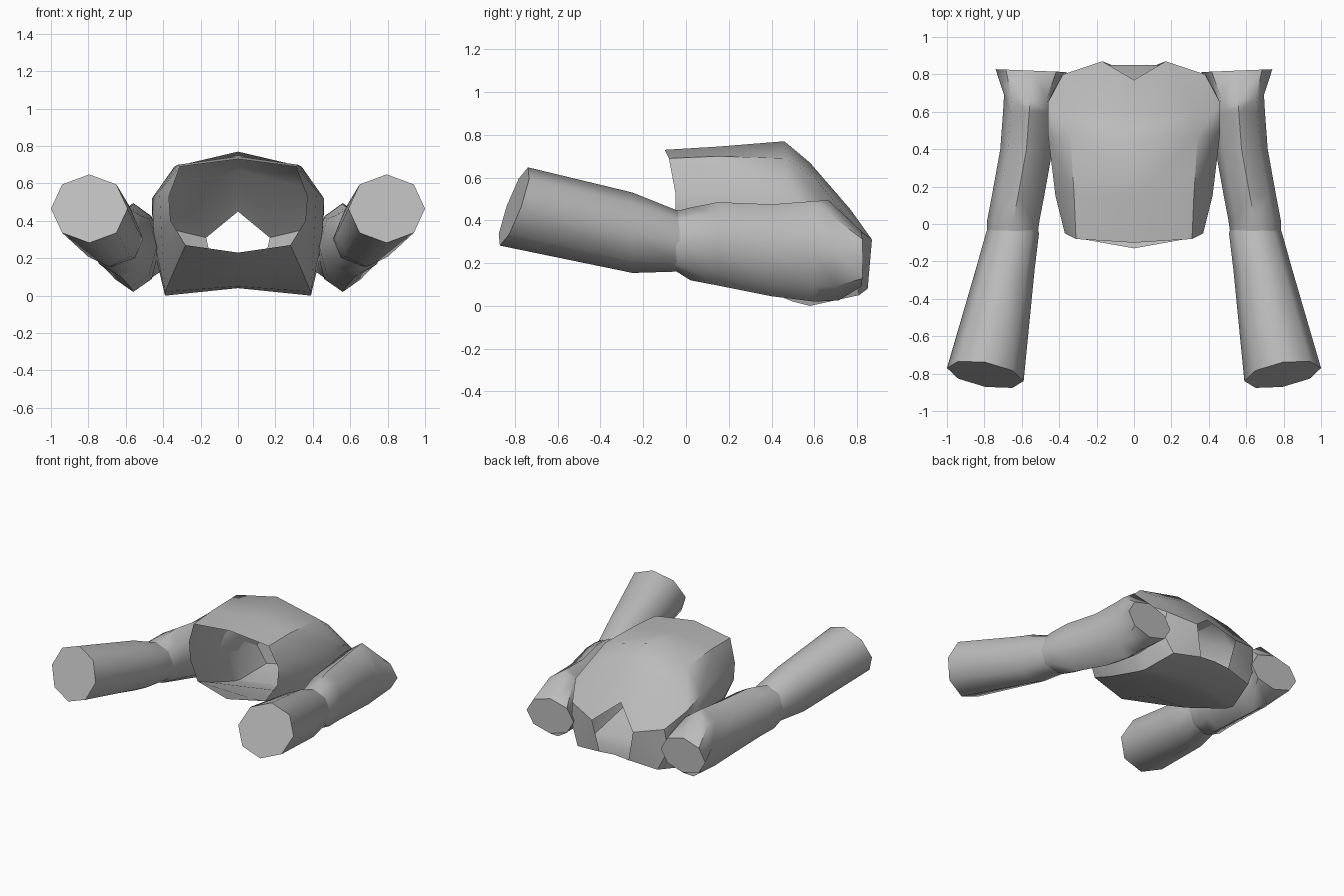
import bpy
import bmesh
from math import cos, sin, pi, radians

cube = bpy.data.objects.get("Cube")
if cube:
    bpy.data.objects.remove(cube, do_unlink=True)

# Single plain cloth colour
cloth = bpy.data.materials.new("plain_grey")
cloth.use_nodes = True
grey = (0.5, 0.5, 0.5, 1)
cloth.diffuse_color = grey
cloth.node_tree.nodes["Principled BSDF"].inputs["Base Color"].default_value = grey


def finish(name, bm, crease):
    """Turn a bmesh into a smooth-shaded object with the shared material."""
    bmesh.ops.recalc_face_normals(bm, faces=bm.faces[:])
    mesh = bpy.data.meshes.new(name)
    bm.to_mesh(mesh)
    bm.free()
    mesh.materials.append(cloth)
    obj = bpy.data.objects.new(name, mesh)
    bpy.context.collection.objects.link(obj)
    bpy.ops.object.select_all(action='DESELECT')
    obj.select_set(True)
    bpy.context.view_layer.objects.active = obj
    bpy.ops.object.shade_smooth_by_angle(angle=radians(crease))
    return obj


def loft(bm, rings, closed):
    """Bridge successive rings of points with quads."""
    loops = [[bm.verts.new(point) for point in ring] for ring in rings]
    for near, far in zip(loops, loops[1:]):
        count = len(near)
        for i in range(count if closed else count - 1):
            j = (i + 1) % count
            bm.faces.new((near[i], near[j], far[j], far[i]))
    return loops


def oval(side, x, y, z, rx, rz, lean_x=0, lean_z=0, sides=8):
    """Oval ring around the arm axis, its plane leaning along y."""
    ring = []
    for i in range(sides):
        a = 2 * pi * i / sides
        dx, dz = rx * cos(a), rz * sin(a)
        ring.append((side * (x + dx), y + lean_x * dx + lean_z * dz, z + dz))
    return ring


def sleeve(name, side, sections, cap_index):
    """Oval tube with one closed end."""
    bm = bmesh.new()
    loops = loft(bm, [oval(side, *s) for s in sections], True)
    bm.faces.new(loops[cap_index])
    return finish(name, bm, 50)


# Torso: half outlines from upper centre line to lower centre line
waist = [(0, -.10, .73), (.31, -.08, .69), (.37, -.05, .53),
         (.36, -.05, .4), (.28, -.08, .27), (0, -.13, .23)]
belly = [(0, .15, .745), (.32, .15, .7), (.42, .15, .56),
         (.41, .15, .35), (.33, .15, .16), (0, .15, .13)]
chest = [(0, .46, .77), (.34, .47, .69), (.46, .48, .52),
         (.45, .48, .3), (.39, .5, .02), (0, .5, .05)]
shoulder = [(0, .58, .67), (.32, .61, .59), (.46, .65, .46),
            (.45, .65, .25), (.39, .58, 0), (0, .62, .04)]
neck = [(0, .77, .45), (.17, .87, .31), (.38, .80, .36),
        (.40, .78, .2), (.33, .81, .05), (0, .85, .09)]

bm = bmesh.new()
loops = loft(bm, [waist, belly, chest, shoulder, neck], False)
# End panels beside the neck opening
top, tip, outer, side_mid, low, bottom = loops[-1]
throat = bm.verts.new((.12, .85, .08))
bm.faces.new((tip, outer, side_mid, low))
bm.faces.new((tip, low, throat))
bm.faces.new((low, bottom, throat))
torso = finish("torso", bm, 40)
mirror = torso.modifiers.new("mirror", 'MIRROR')
mirror.merge_threshold = .001

# Arms: sections are centre x, y, z, half width, half height, lean
upper_arm = [(.55, .82, .22, .19, .13, .04),
             (.56, .69, .26, .135, .235, 0, -.1),
             (.56, .6, .255, .14, .235),
             (.575, .4, .26, .14, .215),
             (.62, .15, .29, .14, .195),
             (.645, .02, .29, .14, .17),
             (.65, -.05, .3, .137, .14, -.1, -.05)]
forearm = [(.645, .02, .29, .12, .13),
           (.65, -.05, .305, .142, .145),
           (.69, -.25, .342, .158, .188),
           (.795, -.805, .465, .205, .183, .17, .36)]
for label, side in (("left", 1), ("right", -1)):
    sleeve(label + "_upper_arm", side, upper_arm, 0)
    sleeve(label + "_forearm", side, forearm, -1)
